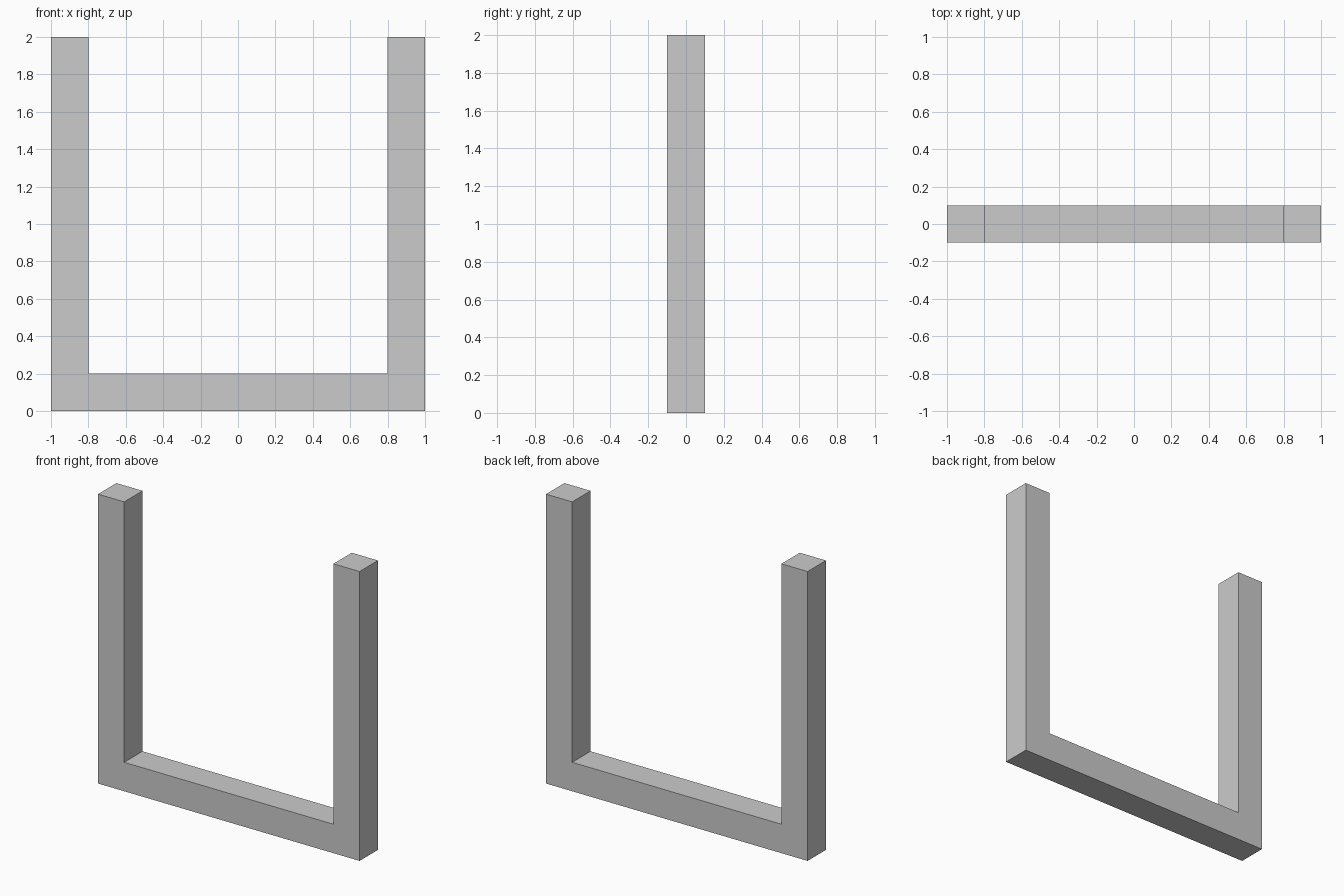
import bpy
import bmesh

if "Cube" in bpy.data.objects:
    bpy.data.objects.remove(bpy.data.objects["Cube"])

# U-shaped outline in the front plane (x, z)
OUTLINE = [(-1, 0), (1, 0), (1, 2), (0.8, 2),
           (0.8, 0.2), (-0.8, 0.2), (-0.8, 2), (-1, 2)]
DEPTH = 0.2


def extrude_profile(name, points, depth):
    """Extrude an (x, z) outline along y, centred on y = 0."""
    bm = bmesh.new()
    face = bm.faces.new([bm.verts.new((x, -depth / 2, z)) for x, z in points])
    result = bmesh.ops.extrude_face_region(bm, geom=[face])
    verts = [v for v in result["geom"] if isinstance(v, bmesh.types.BMVert)]
    bmesh.ops.translate(bm, verts=verts, vec=(0, depth, 0))
    # the extrude may keep or drop the starting face, so make sure the front is closed
    bmesh.ops.holes_fill(bm, edges=bm.edges[:], sides=0)
    bmesh.ops.recalc_face_normals(bm, faces=bm.faces[:])
    mesh = bpy.data.meshes.new(name)
    bm.to_mesh(mesh)
    bm.free()
    obj = bpy.data.objects.new(name, mesh)
    bpy.context.collection.objects.link(obj)
    return obj


# Square-section U frame: bottom bar with two uprights
extrude_profile("u_frame", OUTLINE, DEPTH)
